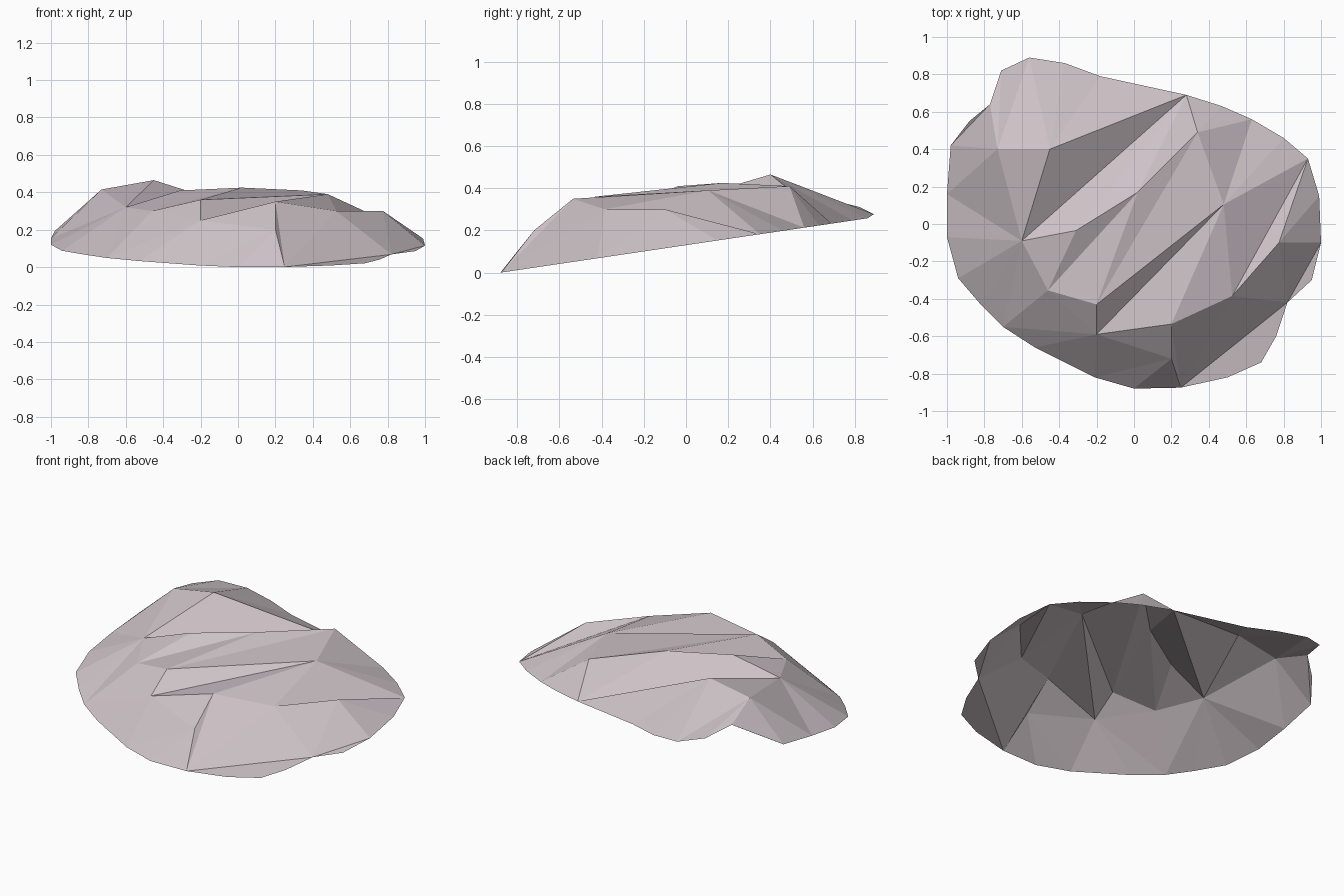
import bpy, bmesh
from mathutils import Vector
from mathutils.geometry import delaunay_2d_cdt

if "Cube" in bpy.data.objects:
    bpy.data.objects.remove(bpy.data.objects["Cube"])

# Rim outline of the open rock shell, clockwise from the back left (x, y)
outline = [(-.56, .89), (-.37, .86), (-.18, .79), (.28, .69), (.47, .63), (.63, .56),
           (.80, .46), (.93, .35), (.99, .15), (1, -.10), (.95, -.30), (.82, -.42),
           (.76, -.60), (.68, -.74), (.50, -.82), (.25, -.875), (0, -.88), (-.21, -.82),
           (-.53, -.66), (-.70, -.55), (-.82, -.43), (-.94, -.29), (-1, -.07), (-1, .16),
           (-.98, .42), (-.88, .55), (-.77, .64), (-.71, .82)]
names = "abcdefghijklmnopqrstuvwxyz12"
lift = {"z": .07, "1": .12, "2": .06, "a": .015}     # raised back-left corner

# The rim lies on a plane that climbs towards the back
points = {n: Vector((x, y, .148 * (y + .88) + lift.get(n, 0)))
          for n, (x, y) in zip(names, outline)}

# Peaks and steps on top of the rock
points.update({n: Vector(p) for n, p in {
    "A": (-.73, .40, .415), "B": (-.45, .40, .465), "D": (-.60, -.09, .32),
    "E": (-.31, -.035, .41), "F": (.02, .17, .425), "G": (-.46, -.355, .30),
    "H": (-.20, -.43, .36), "I": (-.20, -.59, .25), "J": (.20, -.535, .35),
    "K": (.48, .105, .39), "L": (.34, .49, .41), "M": (.525, -.385, .30),
    "N": (.775, -.10, .30), "O": (.20, -.72, .20)}.items()})

# Creases joining the named points; the rest is filled in by triangulation
creases = [names + "a", "BdDB", "DEFG", "DGHFd", "EdLKH", "EG", "FLHIKJI", "GItDu",
           "tG", "vDwDxA", "AyA1y", "2AaB", "bBcB", "BADA", "LeLfK", "gKhMK",
           "JMNhN", "iNjl", "NlMp", "lpJOp", "qOrI", "IO", "sI"]

keys = list(points)
edges = {tuple(sorted((keys.index(p), keys.index(q))))
         for c in creases for p, q in zip(c, c[1:])}
flat = [points[k].xy for k in keys]
_, _, tris, origin, _, _ = delaunay_2d_cdt(flat, list(edges), [], 1, 1e-5)

# Rock shell
bm = bmesh.new()
verts = [bm.verts.new(points[k]) for k in keys]
for t in tris:
    f = bm.faces.new([verts[origin[i][0]] for i in t])
    f.normal_update()
    if f.normal.z < 0:
        f.normal_flip()
mesh = bpy.data.meshes.new("rock_shell")
bm.to_mesh(mesh)
bm.free()
rock = bpy.data.objects.new("rock_shell", mesh)
bpy.context.collection.objects.link(rock)

stone = bpy.data.materials.new("pale pinkish grey stone")
stone.diffuse_color = (.62, .55, .58, 1)
stone.use_nodes = True
stone.node_tree.nodes["Principled BSDF"].inputs["Base Color"].default_value = stone.diffuse_color
mesh.materials.append(stone)
